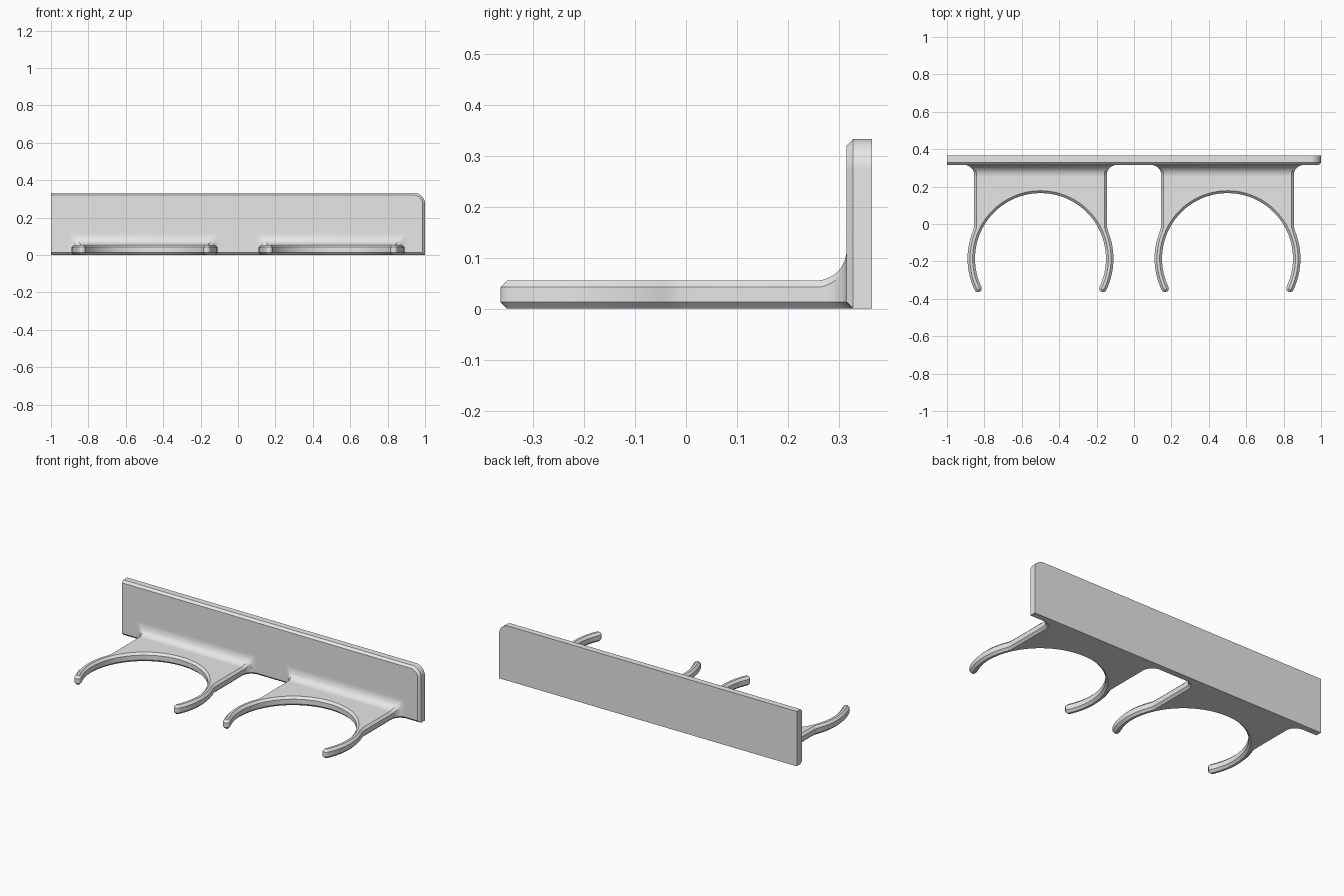
import bpy, bmesh
from math import sin, cos, radians, degrees, atan2, sqrt
from mathutils import Vector

cube = bpy.data.objects.get("Cube")
if cube:
    bpy.data.objects.remove(cube, do_unlink=True)

CHAMFER = 0.013
HEIGHT = 0.333
THICK = 0.055
WALL_FRONT, WALL_BACK = 0.315, 0.365

grey = bpy.data.materials.new("light_grey")
grey.use_nodes = True
grey.diffuse_color = (0.8, 0.8, 0.8, 1)
grey.node_tree.nodes["Principled BSDF"].inputs["Base Color"].default_value = (0.8, 0.8, 0.8, 1)


def arc(cx, cy, r, start, end, steps):
    """Points along an arc, angles in degrees."""
    angles = [radians(start + (end - start) * i / steps) for i in range(steps + 1)]
    return [Vector((cx + r * cos(a), cy + r * sin(a))) for a in angles]


def clean(points):
    """Drop points that repeat the one before."""
    return [p for i, p in enumerate(points) if (p - points[i - 1]).length > 1e-4]


def inset(points, amount):
    """Move a closed outline inwards with mitred corners."""
    n = len(points)
    area = sum(points[i - 1].x * points[i].y - points[i].x * points[i - 1].y for i in range(n))
    side = 1 if area > 0 else -1
    result = []
    for i, p in enumerate(points):
        a = (p - points[i - 1]).normalized()
        b = (points[(i + 1) % n] - p).normalized()
        na, nb = Vector((-a.y, a.x)) * side, Vector((-b.y, b.x)) * side
        result.append(p + (na + nb) * amount / (1 + na.dot(nb)))
    return result


def loft(name, rings):
    """Join matching rings of 3D points into a capped solid."""
    bm = bmesh.new()
    loops = [[bm.verts.new(p) for p in ring] for ring in rings]
    for lower, upper in zip(loops, loops[1:]):
        for i in range(len(lower)):
            bm.faces.new((lower[i - 1], lower[i], upper[i], upper[i - 1]))
    bm.faces.new(loops[0])
    bm.faces.new(loops[-1])
    bmesh.ops.recalc_face_normals(bm, faces=bm.faces)
    mesh = bpy.data.meshes.new(name)
    bm.to_mesh(mesh)
    bm.free()
    for poly in mesh.polygons:
        poly.use_smooth = True
    mesh.set_sharp_from_angle(angle=radians(25))
    mesh.materials.append(grey)
    obj = bpy.data.objects.new(name, mesh)
    bpy.context.collection.objects.link(obj)
    return obj


# Back plate: one rounded top corner, chamfered front edge except at the square end
plate = [Vector((-1, 0)), Vector((1, 0))]
plate += arc(0.94, HEIGHT - 0.06, 0.06, 0, 90, 12)
plate += [Vector((-1, HEIGHT))]
plate_inner = inset(plate, CHAMFER)
for p in plate_inner:
    if p.x < -0.9:
        p.x = -1
loft("back_plate", [
    [(p.x, WALL_BACK, p.y) for p in plate],
    [(p.x, WALL_FRONT + CHAMFER, p.y) for p in plate],
    [(p.x, WALL_FRONT, p.y) for p in plate_inner],
])

# Outline of one half of a clip: flare, side, curved arm, round tip, inner ring
RING_Y, INNER, OUTER = -0.185, 0.35, 0.39
HALF, FLARE, BLEND = 0.355, 0.05, 0.1
TIP = -25.5
mid, tip_r = (INNER + OUTER) / 2, (OUTER - INNER) / 2
rise = sqrt((OUTER + BLEND) ** 2 - (HALF + BLEND) ** 2)
join = degrees(atan2(rise, HALF + BLEND))
half = [Vector((HALF + FLARE, WALL_FRONT + 2 * CHAMFER))]
half += arc(HALF + FLARE, WALL_FRONT - FLARE, FLARE, 90, 180, 10)
half += arc(HALF + BLEND, RING_Y + rise, BLEND, 180, 180 + join, 5)
half += arc(0, RING_Y, OUTER, join, TIP, 16)
half += arc(mid * cos(radians(TIP)), RING_Y + mid * sin(radians(TIP)), tip_r, TIP, TIP - 180, 10)
half += arc(0, RING_Y, INNER, TIP, 90, 40)
outline = clean(half + [Vector((-p.x, p.y)) for p in reversed(half)])
outline_inner = inset(outline, CHAMFER)


def half_width(y):
    """Half width of the clip at depth y, following the flare."""
    d = min(max(y - (WALL_FRONT - FLARE), 0), FLARE)
    return HALF + FLARE - sqrt(FLARE ** 2 - d ** 2)


def fillet_ring(cx, y, z):
    w = half_width(y)
    right = [(w, 0.03), (w, z - CHAMFER), (w - CHAMFER, z)]
    return [(cx + x, y, h) for x, h in right] + [(cx - x, y, h) for x, h in reversed(right)]


FILLET = 0.06
for side, cx in (("right", -0.5), ("left", 0.5)):
    # Flat clip with chamfered rims
    levels = [(outline_inner, 0), (outline, CHAMFER),
              (outline, THICK - CHAMFER), (outline_inner, THICK)]
    loft(side + "_clip", [[(cx + p.x, p.y, z) for p in pts] for pts, z in levels])

    # Concave fillet between clip and back plate
    steps = [radians(90 * i / 12) for i in range(13)]
    path = [(WALL_FRONT - FILLET + FILLET * sin(a), THICK + FILLET - FILLET * cos(a)) for a in steps]
    path.append((WALL_FRONT + CHAMFER, THICK + FILLET))
    loft(side + "_fillet", [fillet_ring(cx, y, z) for y, z in path])
